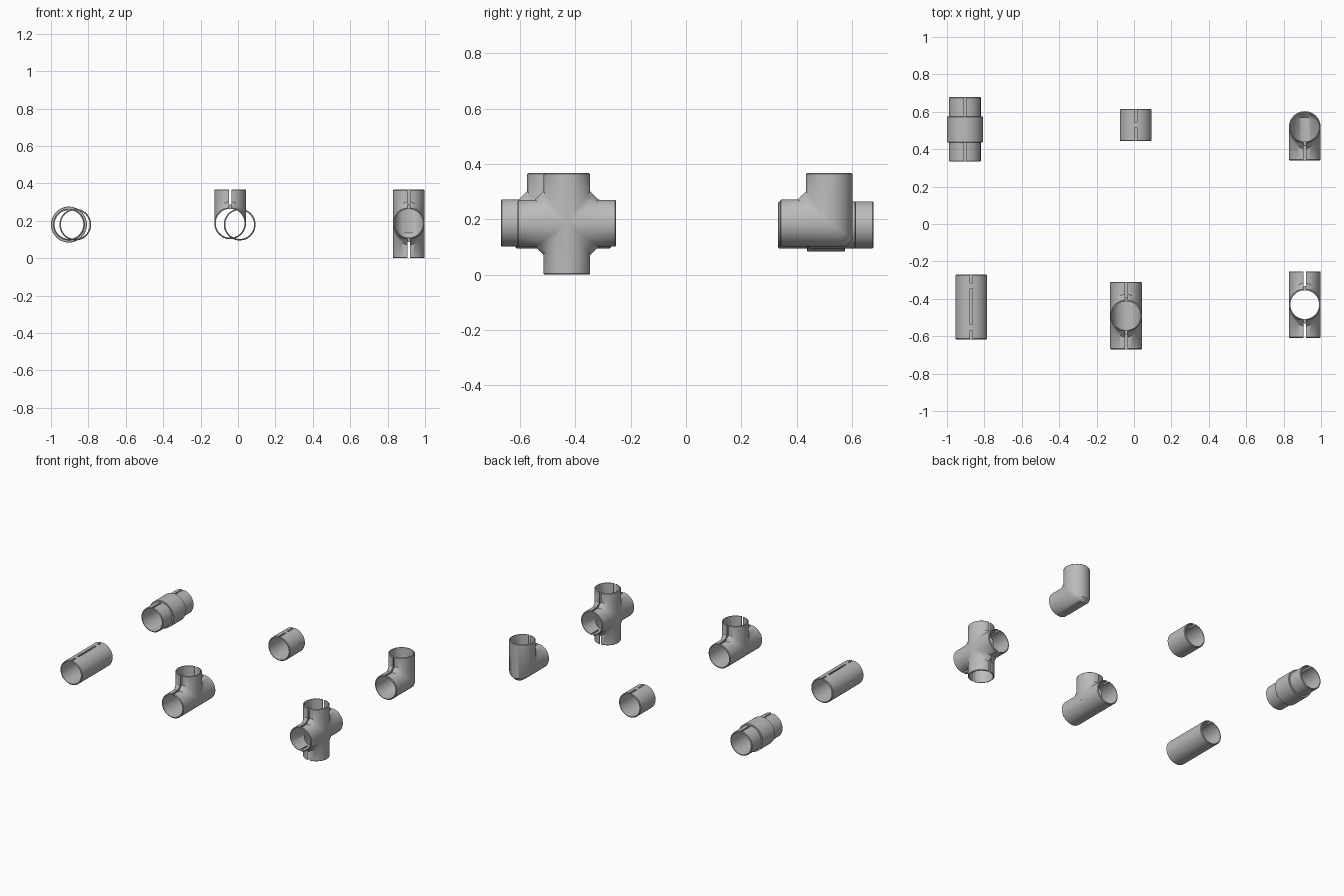
import bpy
import bmesh
from math import sin, cos, pi, sqrt, radians
from mathutils import Vector

if "Cube" in bpy.data.objects:
    bpy.data.objects.remove(bpy.data.objects["Cube"])

SIDES = 48
R = 0.085        # outer radius
BORE = 0.077     # inner radius
RIM = 0.004      # rim chamfer
FILLET = 0.03    # size of the blend between two arms
SLIT = 0.012     # slit width
X, Y, Z = Vector((1, 0, 0)), Vector((0, 1, 0)), Vector((0, 0, 1))

grey = bpy.data.materials.new("pipe_grey")
grey.use_nodes = True
grey.diffuse_color = (0.5, 0.5, 0.5, 1)
grey.node_tree.nodes["Principled BSDF"].inputs["Base Color"].default_value = (0.5, 0.5, 0.5, 1)


def loft(name, rings):
    """Closed solid through a list of point rings."""
    bm = bmesh.new()
    loops = [[bm.verts.new(p) for p in ring] for ring in rings]
    n = len(loops[0])
    for a, b in zip(loops, loops[1:]):
        for i in range(n):
            j = (i + 1) % n
            bm.faces.new((a[i], a[j], b[j], b[i]))
    bm.faces.new(loops[0])
    bm.faces.new(loops[-1])
    bmesh.ops.remove_doubles(bm, verts=bm.verts, dist=1e-5)
    bmesh.ops.recalc_face_normals(bm, faces=bm.faces)
    mesh = bpy.data.meshes.new(name)
    bm.to_mesh(mesh)
    bm.free()
    mesh.materials.append(grey)
    obj = bpy.data.objects.new(name, mesh)
    bpy.context.collection.objects.link(obj)
    return obj


def ring(c, axis, t, r):
    side = axis.cross(X)
    angles = [2 * pi * i / SIDES for i in range(SIDES)]
    return [c + X * r * cos(a) + side * r * sin(a) + axis * t for a in angles]


def rod(name, c, axis, lo, hi, r, rim=RIM):
    steps = [(lo, r - rim), (lo + rim, r), (hi - rim, r), (hi, r - rim)]
    if not rim:
        steps = [(lo, r), (hi, r)]
    return loft(name, [ring(c, axis, t, q) for t, q in steps])


def combine(obj, tool, operation):
    mod = obj.modifiers.new("combine", 'BOOLEAN')
    mod.operation = operation
    mod.solver = 'EXACT'
    mod.object = tool
    bpy.context.view_layer.objects.active = obj
    bpy.ops.object.modifier_apply(modifier=mod.name)
    bpy.data.objects.remove(tool)


def cut_slit(obj, c, axis, normal, lo, hi):
    """Narrow slot through the wall on the side given by normal."""
    def rect(t):
        return [c + axis * t + normal * h + X * s * SLIT / 2
                for h, s in ((0.05, -1), (0.05, 1), (0.12, 1), (0.12, -1))]
    combine(obj, loft("slit_cutter", [rect(lo), rect(hi)]), 'DIFFERENCE')


def fillet(c, a, b):
    """Half elliptical cylinder that blends arms a and b."""
    d, e = (a + b) / sqrt(2), (a - b) / sqrt(2)
    h = FILLET / sqrt(2)
    def arc(t):
        return [c + X * R * 0.99 * cos(pi * i / 24) + d * (R * sqrt(2) + h) * sin(pi * i / 24) + e * t
                for i in range(25)]
    return loft("fillet", [arc(-h), arc(h)])


def finish(obj):
    bpy.ops.object.select_all(action='DESELECT')
    obj.select_set(True)
    bpy.context.view_layer.objects.active = obj
    bpy.ops.object.shade_smooth_by_angle(angle=radians(40))


def dress(obj, c, arms, bores):
    """Blend the inner corners, hollow the fitting and slit each corner's arms."""
    pairs = [(a, b) for i, a in enumerate(arms) for b in arms[i + 1:]
             if abs(a[0].dot(b[0])) < 0.1]
    for (a, _), (b, _) in pairs:
        combine(obj, fillet(c, a, b), 'UNION')
    for bore in bores:
        combine(obj, bore, 'DIFFERENCE')
    for (a, la), (b, lb) in pairs:
        cut_slit(obj, c, a, b, R + 0.015, la + 0.02)
        cut_slit(obj, c, b, a, R + 0.015, lb + 0.02)
    finish(obj)


def straight(name, c, half, slits, sleeve=None):
    obj = rod(name, c, Y, -half, half, R)
    if sleeve:
        combine(obj, rod("sleeve", c, Y, -sleeve[0], sleeve[0], sleeve[1], 0.002), 'UNION')
    combine(obj, rod("bore", c, Y, -half - 0.05, half + 0.05, BORE, 0), 'DIFFERENCE')
    for lo, hi in slits:
        cut_slit(obj, c, Y, Z, lo, hi)
    finish(obj)


def branched(name, c, front, back, up, down):
    obj = rod(name, c, Y, -front, back, R)
    combine(obj, rod("stem", c, Z, -down, up, R * 0.999, RIM if down else 0.003), 'UNION')
    ext = 0.05
    bores = [rod("bore", c, Y, -front - ext, back + ext, BORE, 0),
             rod("bore", c, Z, -down - ext if down else 0, up + ext, BORE * 0.999, 0)]
    arms = [(-Y, front), (Y, back), (Z, up)] + ([(-Z, down)] if down else [])
    dress(obj, c, arms, bores)


def mitre(name, c, front, up, r, rim, soft):
    """Right-angle bend with a softened outer corner."""
    def bend(which):
        pts = []
        for i in range(SIDES):
            a = 2 * pi * i / SIDES
            s = r * sin(a)
            t = soft * max(0, -sin(a))
            shift = -Y * t if which == 0 else Z * t
            pts.append(c + X * r * cos(a) - Y * s + Z * s + shift)
        return pts
    def end(axis, other, length, q):
        return [c + X * q * cos(2 * pi * i / SIDES) + other * q * sin(2 * pi * i / SIDES) + axis * length
                for i in range(SIDES)]
    rings = [end(-Y, Z, front, r - rim), end(-Y, Z, front - rim, r), bend(0), bend(1),
             end(Z, -Y, up - rim, r), end(Z, -Y, up, r - rim)]
    if not rim:
        rings = rings[1:-1]
    return loft(name, rings)


# Straight pieces
straight("long_pipe", Vector((-0.87, -0.444, 0.18)), 0.173,
         [(-0.2, -0.125), (-0.092, 0.098), (0.128, 0.2)])
straight("short_pipe", Vector((0.009, 0.529, 0.18)), 0.086,
         [(-0.11, -0.014), (0.014, 0.11)])
straight("sleeved_coupler", Vector((-0.904, 0.506, 0.18)), 0.173,
         [(-0.2, -0.069), (0.069, 0.2)], (0.069, 0.096))

# Branched pieces
branched("tee_fitting", Vector((-0.042, -0.49, 0.187)), 0.18, 0.18, 0.18, 0)
branched("cross_fitting", Vector((0.913, -0.431, 0.186)), 0.178, 0.178, 0.181, 0.186)

# Elbow
spot = Vector((0.913, 0.518, 0.187))
elbow = mitre("elbow_fitting", spot, 0.178, 0.18, R, RIM, 0.025)
elbow_bore = mitre("bore", spot, 0.23, 0.23, BORE, 0, 0.025)
dress(elbow, spot, [(-Y, 0.178), (Z, 0.18)], [elbow_bore])
